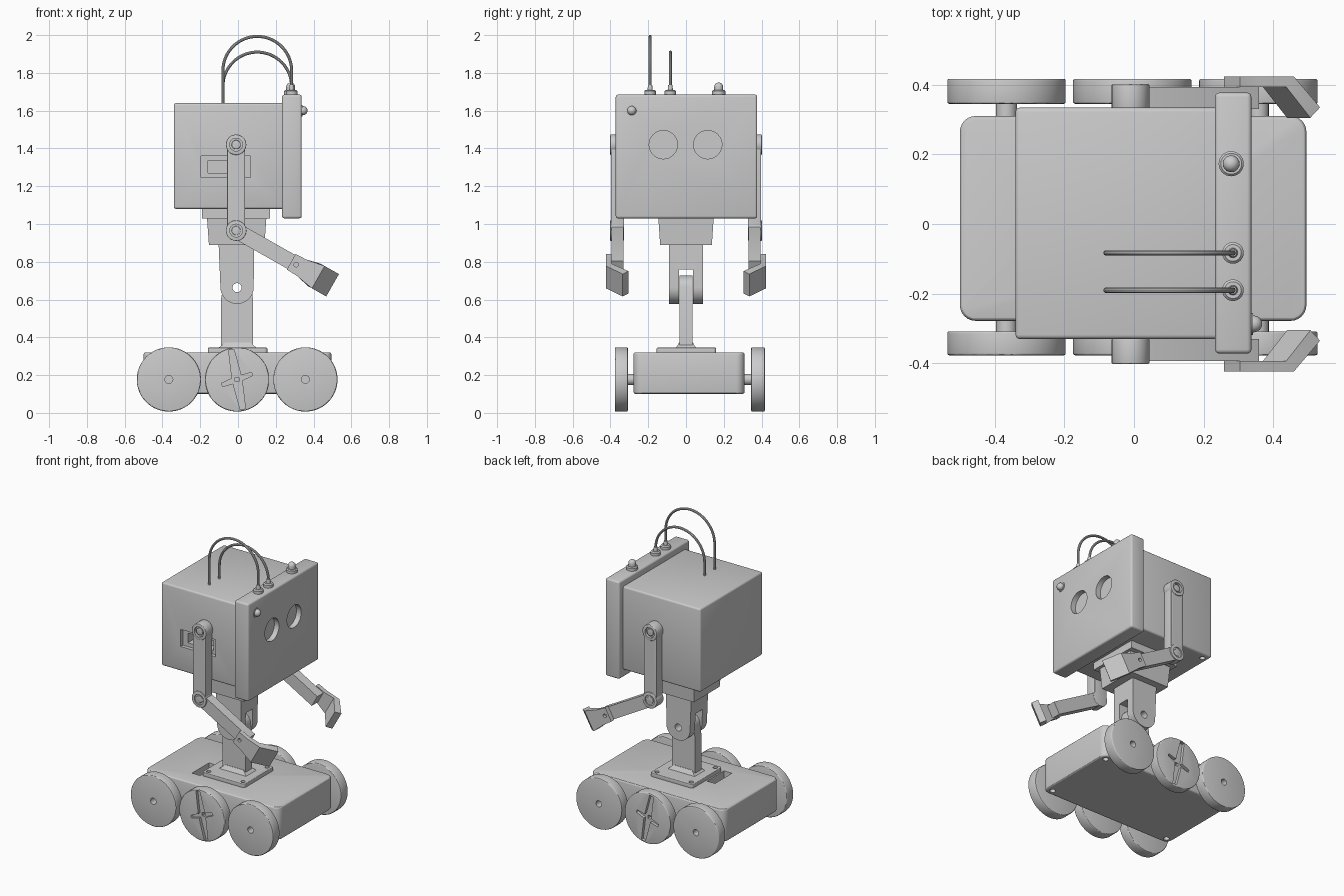
import bpy, bmesh, math
from mathutils import Vector, Matrix

if "Cube" in bpy.data.objects:
    bpy.data.objects.remove(bpy.data.objects["Cube"])

grey = bpy.data.materials.new("plain_grey")
grey.diffuse_color = (0.6, 0.6, 0.6, 1)
grey.use_nodes = True
grey.node_tree.nodes["Principled BSDF"].inputs["Base Color"].default_value = grey.diffuse_color
cutters = []


def make(name, bm, bevel=0.0, segs=3):
    bmesh.ops.recalc_face_normals(bm, faces=bm.faces[:])
    me = bpy.data.meshes.new(name)
    bm.to_mesh(me)
    bm.free()
    ob = bpy.data.objects.new(name, me)
    bpy.context.collection.objects.link(ob)
    me.materials.append(grey)
    if bevel:
        m = ob.modifiers.new("bevel", 'BEVEL')
        m.width, m.segments, m.limit_method = bevel, segs, 'ANGLE'
        m.angle_limit = math.radians(40)
    return ob


def prism(name, pts, a, b, axis='Y', bevel=0.0, top_scale=1.0):
    """Extrude a profile along an axis: XZ points for Y, XY for Z, YZ for X."""
    put = {'Y': lambda p, d: (p[0], d, p[1]), 'Z': lambda p, d: (p[0], p[1], d),
           'X': lambda p, d: (d, p[0], p[1])}[axis]
    bm = bmesh.new()
    lo = [bm.verts.new(put(p, a)) for p in pts]
    hi = [bm.verts.new(put((p[0] * top_scale, p[1] * top_scale), b)) for p in pts]
    n = len(pts)
    bm.faces.new(lo)
    bm.faces.new(hi)
    for i in range(n):
        bm.faces.new((lo[i], lo[(i + 1) % n], hi[(i + 1) % n], hi[i]))
    return make(name, bm, bevel)


def rect(x0, x1, y0, y1, r=0.0, n=6):
    if not r:
        return [(x0, y0), (x1, y0), (x1, y1), (x0, y1)]
    out = []
    for k, (cx, cy) in enumerate([(x1 - r, y1 - r), (x0 + r, y1 - r), (x0 + r, y0 + r), (x1 - r, y0 + r)]):
        out += [(cx + r * math.cos((k + i / n) * math.pi / 2),
                 cy + r * math.sin((k + i / n) * math.pi / 2)) for i in range(n + 1)]
    return out


def circle(cx, cy, r, n=48):
    return [(cx + r * math.cos(i * math.tau / n), cy + r * math.sin(i * math.tau / n)) for i in range(n)]


def box(name, x, y, z, bevel=0.0):
    return prism(name, rect(*x, *y), z[0], z[1], 'Z', bevel)


def cut(ob, cutter):
    cutter.hide_render = True
    cutters.append(cutter)
    m = ob.modifiers.new("cut", 'BOOLEAN')
    m.object, m.operation, m.solver = cutter, 'DIFFERENCE', 'EXACT'


def drill(ob, pts, a, b, axis):
    cut(ob, prism("cutter", pts, a, b, axis))


def capsule(p, q, r, n=14):
    """Rounded bar outline around the segment p-q."""
    ang = math.atan2(q[1] - p[1], q[0] - p[0])
    out = []
    for c, s in ((q, -math.pi / 2), (p, math.pi / 2)):
        out += [(c[0] + r * math.cos(ang + s + math.pi * i / n),
                 c[1] + r * math.sin(ang + s + math.pi * i / n)) for i in range(n + 1)]
    return out


def span(s, a, b):
    return sorted((s * a, s * b))


# chassis with rounded corners, cable slot and screw holes underneath
chassis = prism("chassis", rect(-.50, .495, -.278, .31, .045), .10, .32, 'Z', .012)
drill(chassis, rect(-.23, -.17, -.16, .02), .25, .4, 'Z')
for x in (-.455, .45):
    for y in (-.235, .268):
        drill(chassis, circle(x, y, .018, 20), .05, .13, 'Z')

# wheels, axles and the cross-shaped recess on the middle pair
for s in (-1, 1):
    a, b = (.345, .417) if s > 0 else (-.377, -.308)
    outer = b if s > 0 else a
    for x in (-.366, -.005, .357):
        mid = x == -.005
        w = prism("wheel", circle(x, .177, .17, 64), a, b, 'Y', .006)
        ya, yb = sorted((outer - s * .02, outer + s * .05))
        if mid:
            for ang, ln, hw in ((math.radians(101), .16, .026), (math.radians(20), .085, .016)):
                u, v = Vector((math.cos(ang), math.sin(ang))), Vector((-math.sin(ang), math.cos(ang)))
                c = Vector((x, .177))
                drill(w, [c + u * ln * i + v * hw * j for i, j in
                          ((1, .55), (0, 1), (-1, .55), (-1, -.55), (0, -1), (1, -.55))], ya, yb, 'Y')
            drill(w, rect(x - .011, x + .011, .166, .188), a - .05, b + .05, 'Y')
        else:
            drill(w, circle(x, .177, .021, 24), a - .05, b + .05, 'Y')
        inner = a if s > 0 else b
        prism("axle", circle(x, .177, .03, 24), *sorted((inner, s * .25)), 'Y')

# neck: foot plate, post, fork and tapered collar
foot = prism("neck_foot", rect(-.16, .155, -.155, .16, .015), .315, .345, 'Z', .004)
for x in (-.13, .125):
    for y in (-.125, .13):
        drill(foot, circle(x, y, .014, 20), .33, .4, 'Z')
prism("neck_flare", rect(-.105, .1, -.055, .055), .343, .372, 'Z', 0, .66)
post = prism("neck_post", [(-.09, .34), (.08, .34), (.08, .6)] +
             [(-.005 + .075 * math.cos(t * math.pi / 16), .663 + .065 * math.sin(t * math.pi / 16))
              for t in range(17)] + [(-.09, .6)], -.034, .034)
fork = prism("neck_fork", [(-.103, .9)] +
             [(-.005 + .088 * math.cos(math.pi + t * math.pi / 20),
               .665 + .088 * math.sin(math.pi + t * math.pi / 20)) for t in range(21)] +
             [(.085, .9)], -.09, .09)
drill(fork, rect(-.2, .2, -.037, .037), .4, .76, 'Z')
for ob in (post, fork):
    drill(ob, circle(-.005, .663, .024, 24), -.3, .3, 'Y')
collar = prism("neck_collar", rect(-.147, .147, -.137, .137), .89, 1.035, 'Z', 0, 1.07)
collar.location.x = -.007
box("neck_mount", (-.19, .17), (-.18, .18), (1.03, 1.09))

# head shell with side port
head = box("head", (-.34, .25), (-.33, .334), (1.08, 1.64), .012)
drill(head, rect(-.195, .065, 1.245, 1.36), -.4, -.305, 'Y')
drill(head, rect(-.16, .03, 1.27, 1.335), -.4, -.25, 'Y')
for y in (-.29, .29):
    drill(head, circle(-.3, y, .017, 20), 1.0, 1.11, 'Z')

# face plate with recessed eyes
face = box("face_plate", (.233, .337), (-.372, .377), (1.03, 1.685), .012)
for y in (-.12, .115):
    drill(face, circle(y, 1.42, .075), .302, .4, 'X')


# turned parts: lathe a radius/height profile
def lathe(name, prof, loc, rot=None, n=32):
    bm = bmesh.new()
    vs = [bm.verts.new((r, 0, h)) for r, h in prof]
    es = [bm.edges.new(e) for e in zip(vs, vs[1:])]
    bmesh.ops.spin(bm, geom=vs + es, axis=(0, 0, 1), cent=(0, 0, 0), angle=math.tau, steps=n)
    bmesh.ops.remove_doubles(bm, verts=bm.verts[:], dist=1e-5)
    ob = make(name, bm)
    ob.matrix_world = Matrix.Translation(loc) @ (rot or Matrix())
    return ob


def dome(r, h, n=6):
    return [(r * math.cos(i * math.pi / 2 / n), h + r * math.sin(i * math.pi / 2 / n)) for i in range(n)] + [(0, h + r)]


lathe("top_button", [(0, -.005), (.036, -.005), (.036, .018), (.03, .024), (.024, .024)] + dome(.024, .04), (.279, .173, 1.685))
lathe("face_lamp", [(0, -.005), (.031, -.005), (.031, .004), (.024, .004)] + dome(.024, .007),
      (.337, -.287, 1.6), Matrix.Rotation(math.pi / 2, 4, 'Y'))

# looping cables from the sockets to the head top
for y, peak in ((-.19, 1.993), (-.083, 1.91)):
    lathe("cable_socket", [(0, -.005), (.031, -.005), (.031, .018), (.024, .025), (.014, .025), (.011, .05), (0, .05)],
          (.284, y, 1.685))
    r, cx = .182, .102
    path = [(cx + r, 1.69)] + [(cx + r * math.cos(i * math.pi / 32), peak - r + r * math.sin(i * math.pi / 32))
                               for i in range(33)] + [(cx - r, 1.635)]
    cu = bpy.data.curves.new("cable", 'CURVE')
    cu.dimensions, cu.bevel_depth, cu.bevel_resolution, cu.use_fill_caps = '3D', .008, 3, True
    sp = cu.splines.new('POLY')
    sp.points.add(len(path) - 1)
    for p, (x, z) in zip(sp.points, path):
        p.co = (x, y, z, 1)
    ob = bpy.data.objects.new("cable", cu)
    cu.materials.append(grey)
    bpy.context.collection.objects.link(ob)

# arms: upper bar, forearm and bent claw plate, mirrored
shoulder, elbow = Vector((-.01, 1.42)), Vector((-.01, .965))
U, V = Vector((.87, -.493)), Vector((.493, .87))
for s in (-1, 1):
    arm = prism("upper_arm", capsule(elbow, shoulder, .047), *span(s, .328, .397), 'Y', .003)
    for c in (shoulder, elbow):
        ring = prism("joint_ring", circle(*c, .054, 40), *span(s, .328, .402), 'Y', .004)
        for ob in (arm, ring):
            drill(ob, circle(*c, .034, 24), *span(s, .385, .45), 'Y')
        prism("joint_screw", circle(*c, .024, 24), *span(s, .37, .396), 'Y', .003)
    prism("forearm", [elbow + U * u + V * v for u, v in
                      ((0, .042), (-.03, .03), (-.042, 0), (-.03, -.03), (0, -.042), (.40, -.042), (.40, .042))],
          *span(s, .33, .394))
    # claw sections: distance along arm, half width, outer y
    bm = bmesh.new()
    rows = []
    for u, h, y0, y1 in ((.335, .047, .394, .424), (.40, .05, .394, .424), (.487, .068, .394, .424), (.587, .068, .305, .335)):
        if u == .487:
            u0, u1 = .475, .50
        elif u == .587:
            u0, u1 = .555, .587
        else:
            u0 = u1 = u
        row = []
        for uu, v, y in ((u0, -h, y0), (u0, h, y0), (u1, h, y1), (u1, -h, y1)):
            p = elbow + U * uu + V * v
            row.append(bm.verts.new((p.x, s * y, p.y)))
        rows.append(row)
    for r0, r1 in zip(rows, rows[1:]):
        for i in range(4):
            bm.faces.new((r0[i], r0[(i + 1) % 4], r1[(i + 1) % 4], r1[i]))
    bm.faces.new(rows[0])
    bm.faces.new(rows[-1])
    claw = make("claw", bm)
    drill(claw, circle(*(elbow + U * .365), .012, 20), *span(s, .405, .45), 'Y')

# apply modifiers, drop cutters, shade
bpy.context.view_layer.update()
bpy.ops.object.select_all(action='SELECT')
bpy.context.view_layer.objects.active = chassis
bpy.ops.object.convert(target='MESH')
for c in cutters:
    bpy.data.objects.remove(c)
bpy.ops.object.select_all(action='SELECT')
bpy.context.view_layer.objects.active = chassis
bpy.ops.object.shade_smooth_by_angle(angle=math.radians(30))
